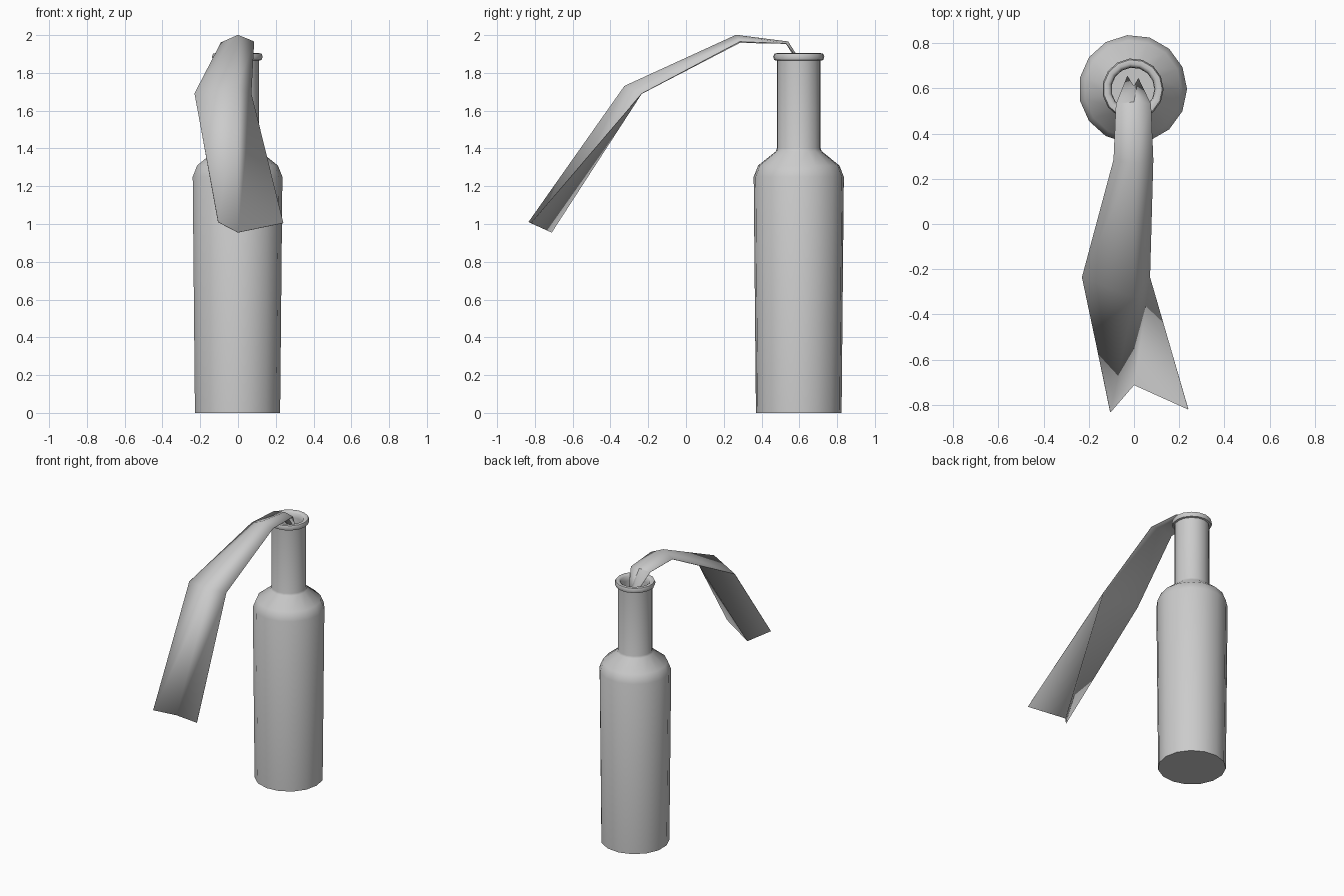
import bpy, bmesh, math

if "Cube" in bpy.data.objects:
    bpy.data.objects.remove(bpy.data.objects["Cube"])

SIDES = 15
AXIS = (-0.005, 0.597)

grey = bpy.data.materials.new("light_grey")
grey.use_nodes = True
colour = (0.6, 0.6, 0.6, 1)
grey.diffuse_color = colour
grey.node_tree.nodes["Principled BSDF"].inputs["Base Color"].default_value = colour


def finish(name, bm, angle):
    mesh = bpy.data.meshes.new(name)
    bm.to_mesh(mesh)
    bm.free()
    mesh.materials.append(grey)
    obj = bpy.data.objects.new(name, mesh)
    bpy.context.collection.objects.link(obj)
    bpy.ops.object.select_all(action="DESELECT")
    obj.select_set(True)
    bpy.context.view_layer.objects.active = obj
    bpy.ops.object.shade_smooth_by_angle(angle=math.radians(angle))
    return obj


def lathe(name, profile, angle):
    """Spin a (radius, height) profile and cap both ends."""
    bm = bmesh.new()
    rings = []
    for r, z in profile:
        turn = [2 * math.pi * i / SIDES for i in range(SIDES)]
        rings.append([bm.verts.new((AXIS[0] + r * math.cos(a),
                                    AXIS[1] + r * math.sin(a), z)) for a in turn])
    for low, high in zip(rings, rings[1:]):
        for i in range(SIDES):
            j = (i + 1) % SIDES
            bm.faces.new((low[i], low[j], high[j], high[i]))
    bm.faces.new(rings[0][::-1])
    bm.faces.new(rings[-1])
    return finish(name, bm, angle)


# Bottle: body, shoulder, neck, rolled rim and hollow mouth
lathe("bottle", [
    (0.228, 0), (0.24, 1.25), (0.216, 1.31), (0.122, 1.385), (0.117, 1.40),
    (0.117, 1.865), (0.130, 1.868), (0.136, 1.885), (0.130, 1.902),
    (0.112, 1.905), (0.098, 1.895), (0.095, 1.86), (0.095, 1.42),
], 50)

# Rag: sections of left edge, centre crease and right edge, mouth to loose end
sections = [
    [(-0.03, 0.655, 1.80), (0, 0.61, 1.83), (0.02, 0.645, 1.80)],
    [(-0.08, 0.53, 1.955), (0, 0.54, 1.965), (0.075, 0.53, 1.955)],
    [(-0.09, 0.285, 1.96), (0, 0.265, 2.0), (0.085, 0.285, 1.965)],
    [(-0.23, -0.235, 1.69), (0, -0.325, 1.73), (0.07, -0.235, 1.69)],
    [(-0.105, -0.833, 1.01), (0, -0.712, 0.955), (0.24, -0.82, 1.005)],
]
bm = bmesh.new()
rows = [[bm.verts.new(p) for p in s] for s in sections]
for (l1, c1, r1), (l2, c2, r2) in zip(rows, rows[1:]):
    for tri in ((l1, l2, c1), (c1, l2, c2), (c1, c2, r1), (r1, c2, r2)):
        bm.faces.new(tri)
rag = finish("rag", bm, 50)
cloth = rag.modifiers.new("thickness", "SOLIDIFY")
cloth.thickness = 0.003
cloth.offset = 0
